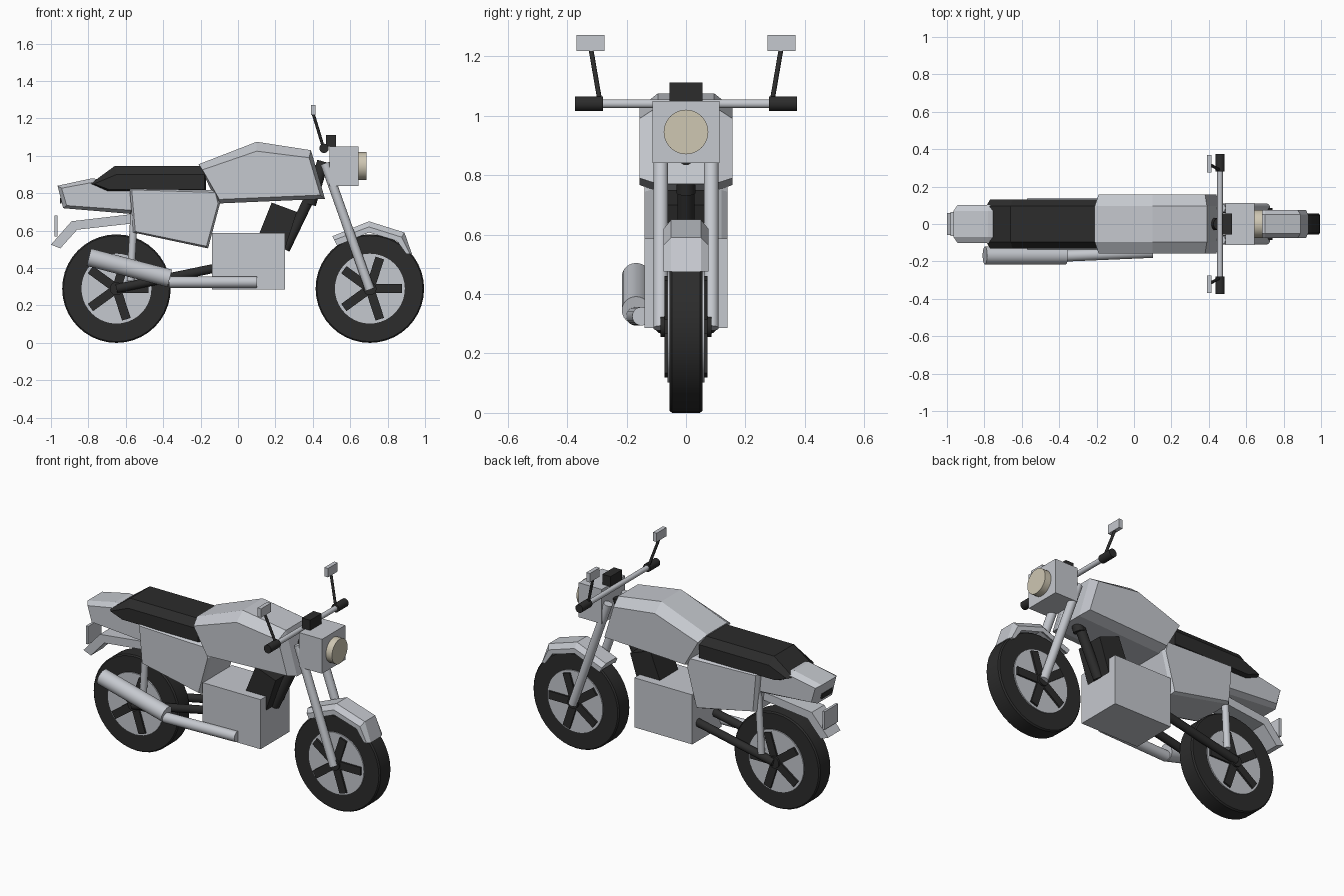
import bpy, bmesh, math
from mathutils import Vector

cube = bpy.data.objects.get("Cube")
if cube:
    bpy.data.objects.remove(cube, do_unlink=True)


def material(name, rgb, rough=0.6):
    m = bpy.data.materials.new(name)
    m.use_nodes = True
    m.diffuse_color = (*rgb, 1)
    bsdf = m.node_tree.nodes["Principled BSDF"]
    bsdf.inputs["Base Color"].default_value = (*rgb, 1)
    bsdf.inputs["Roughness"].default_value = rough
    return m


silver = material("silver_grey", (0.56, 0.58, 0.62))
black = material("soft_black", (0.025, 0.025, 0.025))
cream = material("lamp_cream", (0.62, 0.57, 0.45))


def finish(name, bm, mat, smooth=False):
    bmesh.ops.recalc_face_normals(bm, faces=bm.faces)
    mesh = bpy.data.meshes.new(name)
    bm.to_mesh(mesh)
    bm.free()
    mesh.materials.append(mat)
    ob = bpy.data.objects.new(name, mesh)
    bpy.context.collection.objects.link(ob)
    if smooth:
        bpy.ops.object.select_all(action="DESELECT")
        ob.select_set(True)
        bpy.context.view_layer.objects.active = ob
        bpy.ops.object.shade_smooth_by_angle(angle=math.radians(35))
    return ob


def box(name, mat, lo, hi):
    bm = bmesh.new()
    bmesh.ops.create_cube(bm, size=1)
    lo, hi = Vector(lo), Vector(hi)
    for v in bm.verts:
        v.co = (lo + hi) / 2 + v.co * (hi - lo)
    return finish(name, bm, mat)


def tube(name, mat, a, b, r, r2=None, sides=24):
    """Closed cylinder or cone from a to b."""
    a, b = Vector(a), Vector(b)
    bm = bmesh.new()
    bmesh.ops.create_cone(bm, cap_ends=True, segments=sides, radius1=r,
                          radius2=r if r2 is None else r2, depth=(b - a).length)
    turn = (b - a).to_track_quat("Z", "Y")
    for v in bm.verts:
        v.co = (a + b) / 2 + turn @ v.co
    return finish(name, bm, mat, True)


def inset(profile, d):
    """Shrink a side profile by about d on every side."""
    axes = []
    for values in zip(*profile):
        mid, span = (min(values) + max(values)) / 2, max(values) - min(values)
        axes.append([mid + (v - mid) * (1 - 2 * d / span) for v in values])
    return list(zip(*axes))


def shell(name, mat, outline, side, core_half, full_half):
    """Symmetric body: outline across the core, chamfered to the side profile."""
    bm = bmesh.new()
    layers = [(side, -full_half), (outline, -core_half),
              (outline, core_half), (side, full_half)]
    rings = [[bm.verts.new((x, y, z)) for x, z in p] for p, y in layers]
    n = len(outline)
    for r, s in zip(rings, rings[1:]):
        for i in range(n):
            j = (i + 1) % n
            bm.faces.new((r[i], r[j], s[j], s[i]))
    bm.faces.new(rings[0])
    bm.faces.new(rings[-1])
    return finish(name, bm, mat)


def wheel(label, cx, cz=0.29):
    # tyre ring
    bm = bmesh.new()
    n = 40
    section = [(0.185, -0.055), (0.283, -0.055), (0.29, -0.047),
               (0.29, 0.047), (0.283, 0.055), (0.185, 0.055)]
    rings = []
    for k in range(n):
        t = math.tau * k / n
        rings.append([bm.verts.new((cx + r * math.cos(t), y, cz + r * math.sin(t)))
                      for r, y in section])
    for k in range(n):
        a, b = rings[k], rings[(k + 1) % n]
        for i in range(len(section)):
            j = (i + 1) % len(section)
            bm.faces.new((a[i], a[j], b[j], b[i]))
    finish(label + "_tyre", bm, black, True)
    # rim disc, hub and spokes
    tube(label + "_rim", silver, (cx, -0.062, cz), (cx, 0.062, cz), 0.187, sides=40)
    tube(label + "_hub", black, (cx, -0.085, cz), (cx, 0.085, cz), 0.035)
    for k in range(5):
        spoke = box(f"{label}_spoke_{k + 1}", black,
                    (0, -0.073, -0.024), (0.172, 0.073, 0.024))
        spoke.location = (cx, 0, cz)
        spoke.rotation_euler.y = math.tau * k / 5


wheel("rear_wheel", -0.65)
wheel("front_wheel", 0.705)

# fuel tank
shell("fuel_tank", silver,
      [(-0.21, 0.955), (0.10, 1.075), (0.39, 1.03), (0.465, 0.77), (-0.11, 0.745)],
      [(-0.19, 0.925), (0.10, 1.025), (0.38, 0.99), (0.44, 0.79), (-0.10, 0.767)],
      0.095, 0.157)

# seat
seat = [(-0.79, 0.85), (-0.66, 0.945), (-0.17, 0.945), (-0.17, 0.81), (-0.70, 0.81)]
shell("seat", black, seat,
      [(-0.77, 0.85), (-0.65, 0.90), (-0.18, 0.90), (-0.18, 0.82), (-0.69, 0.82)],
      0.095, 0.13)

# tail section with lamp slot
tail = [(-0.965, 0.84), (-0.78, 0.88), (-0.52, 0.84), (-0.52, 0.685), (-0.935, 0.72)]
shell("tail", silver, tail, inset(tail, 0.022), 0.07, 0.102)
box("tail_lamp", black, (-0.952, -0.05, 0.745), (-0.943, 0.05, 0.775))

# side panels body
panel = [(-0.58, 0.83), (-0.11, 0.815), (-0.095, 0.75), (-0.16, 0.505), (-0.56, 0.59)]
shell("side_panels", silver, panel, inset(panel, 0.012), 0.12, 0.14)

# rear mudguard and plate
guard = [(-1.0, 0.525), (-0.89, 0.65), (-0.55, 0.69), (-0.55, 0.64),
         (-0.86, 0.605), (-0.95, 0.505)]
shell("rear_mudguard", silver, guard, guard, 0.03, 0.06)
box("rear_plate", silver, (-0.98, -0.065, 0.57), (-0.965, 0.065, 0.68))

# front mudguard
shell("front_mudguard", silver,
      [(0.505, 0.57), (0.70, 0.65), (0.89, 0.59), (0.93, 0.475),
       (0.905, 0.475), (0.86, 0.56), (0.70, 0.605), (0.525, 0.53)],
      [(0.515, 0.55), (0.70, 0.62), (0.875, 0.565), (0.92, 0.475),
       (0.90, 0.475), (0.85, 0.545), (0.70, 0.59), (0.53, 0.52)],
      0.05, 0.075)

# engine block, cylinder and frame tubes
box("engine_block", silver, (-0.14, -0.14, 0.285), (0.25, 0.14, 0.587))
cylinder = [(0.18, 0.75), (0.315, 0.70), (0.25, 0.50), (0.10, 0.55)]
shell("engine_cylinder", black, cylinder, cylinder, 0.05, 0.088)
tube("steering_head", black, (0.455, 0, 0.97), (0.385, 0, 0.74), 0.032)
tube("down_tube", black, (0.39, 0, 0.79), (0.25, 0, 0.50), 0.028)

# headlight
box("headlight_housing", silver, (0.49, -0.112, 0.84), (0.645, 0.112, 1.05))
tube("headlight_lens", cream, (0.64, 0, 0.945), (0.686, 0, 0.945), 0.075, sides=32)

# handlebar and gauge
tube("handlebar", silver, (0.46, -0.3, 1.04), (0.46, 0.3, 1.04), 0.015)
box("gauge", black, (0.47, -0.055, 1.05), (0.525, 0.055, 1.112))

# paired parts
for label, s in (("left", 1), ("right", -1)):
    tube(label + "_fork", silver, (0.465, s * 0.085, 0.96),
         (0.705, s * 0.085, 0.285), 0.025)
    tube(label + "_grip", black, (0.46, s * 0.28, 1.04), (0.46, s * 0.373, 1.04), 0.025)
    tube(label + "_mirror_stem", black, (0.455, s * 0.29, 1.05),
         (0.402, s * 0.32, 1.225), 0.008, sides=12)
    box(label + "_mirror", silver, (0.39, s * 0.322 - 0.047, 1.218),
        (0.414, s * 0.322 + 0.047, 1.272))
    tube(label + "_shock", silver, (-0.555, s * 0.095, 0.70),
         (-0.575, s * 0.095, 0.33), 0.02)
    tube(label + "_swingarm", black, (-0.65, s * 0.08, 0.29),
         (-0.12, s * 0.08, 0.40), 0.024)

# exhaust on the right side
tube("exhaust_pipe", silver, (0.10, -0.15, 0.325), (-0.37, -0.17, 0.325), 0.031)
tube("muffler", silver, (-0.365, -0.168, 0.345), (-0.797, -0.168, 0.458), 0.048)
